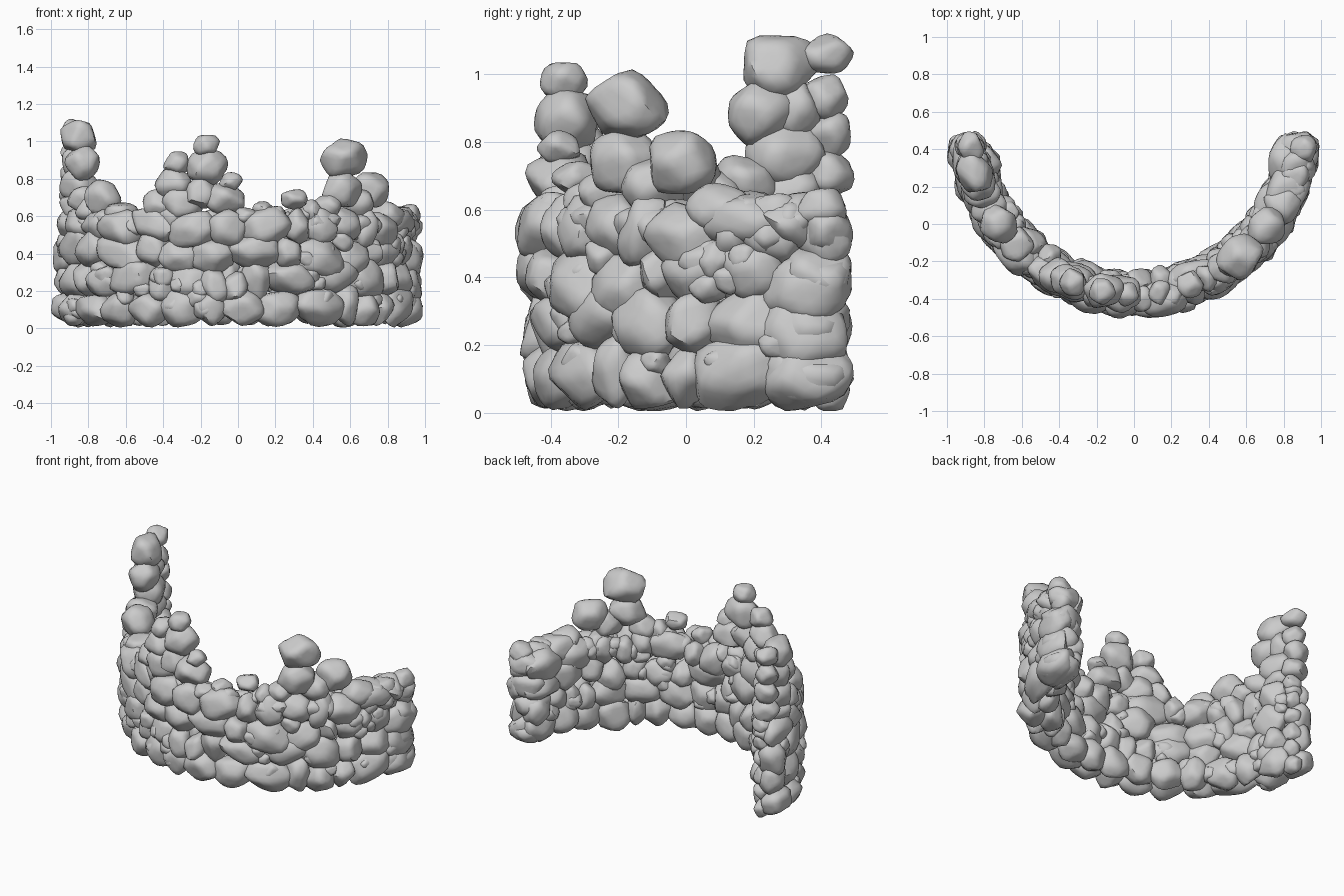
import bpy, bmesh, math, random
from mathutils import Vector, Matrix

if "Cube" in bpy.data.objects:
    bpy.data.objects.remove(bpy.data.objects["Cube"])

random.seed(11)
U = random.uniform
R = 0.875          # middle radius of the curved wall
CY = 0.48          # y of the arc centre


def stone(bm, deg, r, z, w, d, h, tilt=0.15):
    """Softly faceted boulder: w along the wall, d across it, h high."""
    verts = bmesh.ops.create_icosphere(bm, subdivisions=3, radius=1)["verts"]
    planes = []
    n = 13
    spin = U(0, 6.28)
    for i in range(n):
        c = 1 - 2 * (i + 0.5) / n
        a = i * 2.4 + spin
        s = math.sqrt(1 - c * c)
        p = Vector((s * math.cos(a), s * math.sin(a), c))
        p = (p + Vector((U(-.3, .3), U(-.3, .3), U(-.3, .3)))).normalized()
        planes.append((p, U(0.8, 1.0)))
    turn = Matrix.Rotation(U(0, 6.28), 3, (U(-1, 1), U(-1, 1), U(.1, 1)))
    for v in verts:
        q = v.co.normalized()
        # rounded intersection of the cutting planes
        k = sum(max(0, q.dot(p) / dist) ** 18 for p, dist in planes) + 0.08
        v.co = turn @ (q * k ** (-1 / 18))
    size = (w, d, h)
    lo = [min(v.co[i] for v in verts) for i in range(3)]
    hi = [max(v.co[i] for v in verts) for i in range(3)]
    t = math.radians(deg)
    lean = Matrix.Rotation(U(-tilt, tilt), 3, 'Y')
    face = Matrix.Rotation(t, 3, 'Z')
    pos = Vector((r * math.sin(t), CY - 0.98 * r * math.cos(t), z))
    local = [Vector([((v.co[i] - lo[i]) / (hi[i] - lo[i]) - 0.5) * size[i] for i in range(3)]) for v in verts]
    world = [face @ lean @ c + pos for c in local]
    # slide whole stones back inside the ground and end limits
    up = max(0, 0.005 - min(p.z for p in world))
    back = min(0, U(0.475, 0.5) - max(p.y for p in world))
    for v, p in zip(verts, world):
        v.co = p + Vector((0, back, up))


def finish(name, bm):
    me = bpy.data.meshes.new(name)
    bm.to_mesh(me)
    bm.free()
    ob = bpy.data.objects.new(name, me)
    bpy.context.collection.objects.link(ob)
    bpy.ops.object.select_all(action='DESELECT')
    ob.select_set(True)
    bpy.context.view_layer.objects.active = ob
    bpy.ops.object.shade_smooth_by_angle(angle=math.radians(45))


def courses(name, r, depth, rows, step, count, start, end):
    """Stacked rows of uneven stones along one face of the wall."""
    bm = bmesh.new()
    for row in range(rows):
        ws = [U(0.55, 1.4) for _ in range(count + row % 2)]
        total = sum(ws)
        a = start
        for s in ws:
            span = (end - start) * s / total
            w = math.radians(span) * r * 1.25
            h = step * U(1.15, 1.5)
            z = 0.1 + row * step + U(-.035, .035) if row else h / 2 + U(.005, .025)
            stone(bm, a + span / 2, r + U(-.015, .01), min(z, 0.645 - h / 2), w,
                  depth * U(.9, 1.15), h, 0.3)
            a += span
    finish(name, bm)


courses("outer_stone_courses", 0.905, 0.17, 4, 0.15, 15, -90, 90)
courses("inner_stone_courses", 0.82, 0.145, 4, 0.145, 15, -84, 88)

# small stones wedged into the joints on both faces
bm = bmesh.new()
for i in range(80):
    s = U(0.08, 0.12)
    stone(bm, U(-86, 86), random.choice((0.93, 0.80)), U(0.06, 0.57), s * U(1, 1.3), s, s, 0.5)
finish("joint_filler_stones", bm)

# uneven stones along the broken top
bm = bmesh.new()
for i in range(26):
    a = -86 + i * 6.9 + U(-2, 2)
    s = U(0.10, 0.14)
    stone(bm, a, R + U(-.05, .04), U(0.54, 0.60), s * 1.25, 0.14, s)
finish("top_edge_stones", bm)


def pile(name, items, r=R):
    bm = bmesh.new()
    for deg, z, w, d, h in items:
        stone(bm, deg, r, z, w, d, h, 0.1)
    finish(name, bm)


# tall remains at the left end, with a narrow column of small stones at the very end
pile("left_end_tower", [
    (-77, 1.02, .23, .19, .19), (-86.5, 1.06, .17, .14, .12), (-72.5, .885, .19, .19, .20),
    (-77, .77, .23, .20, .20), (-86.5, .93, .14, .15, .14), (-86.5, .82, .14, .15, .14),
    (-86, .71, .16, .17, .14), (-79, .90, .16, .17, .18), (-69, .68, .19, .20, .16),
    (-78, .65, .19, .20, .16), (-56, .70, .22, .20, .19), (-62, .64, .18, .20, .16),
    (-46, .61, .16, .18, .13)])
bm = bmesh.new()
for i in range(6):
    stone(bm, -86, 0.85, 0.065 + i * 0.107, U(.10, .14), U(.09, .12), U(.11, .13))
finish("left_end_small_stones", bm)

# peak left of the middle
pile("middle_peak", [
    (-11, .975, .14, .14, .12), (-11, .86, .22, .19, .19), (-22, .88, .14, .14, .13),
    (-23.5, .77, .21, .17, .17), (-20, .67, .22, .20, .18), (-28, .66, .19, .19, .17),
    (-13, .73, .18, .19, .18), (-5, .69, .23, .20, .17), (-2.5, .785, .13, .13, .10)])

# peak on the right and its shoulders
pile("right_peak", [
    (40.5, .91, .25, .22, .21), (39, .74, .23, .20, .19), (54.5, .74, .21, .20, .19),
    (47, .67, .19, .19, .18), (33, .64, .17, .18, .15), (20, .69, .14, .14, .11),
    (26.5, .63, .13, .15, .12), (9, .625, .12, .13, .11), (64, .60, .20, .20, .16)])

# large through blocks closing the right end
pile("right_end_blocks", [
    (70, .56, .29, .22, .19), (79, .57, .19, .24, .17), (87, .54, .15, .23, .16),
    (84, .11, .26, .23, .20), (82, .26, .25, .23, .20), (85, .41, .20, .24, .18)])
